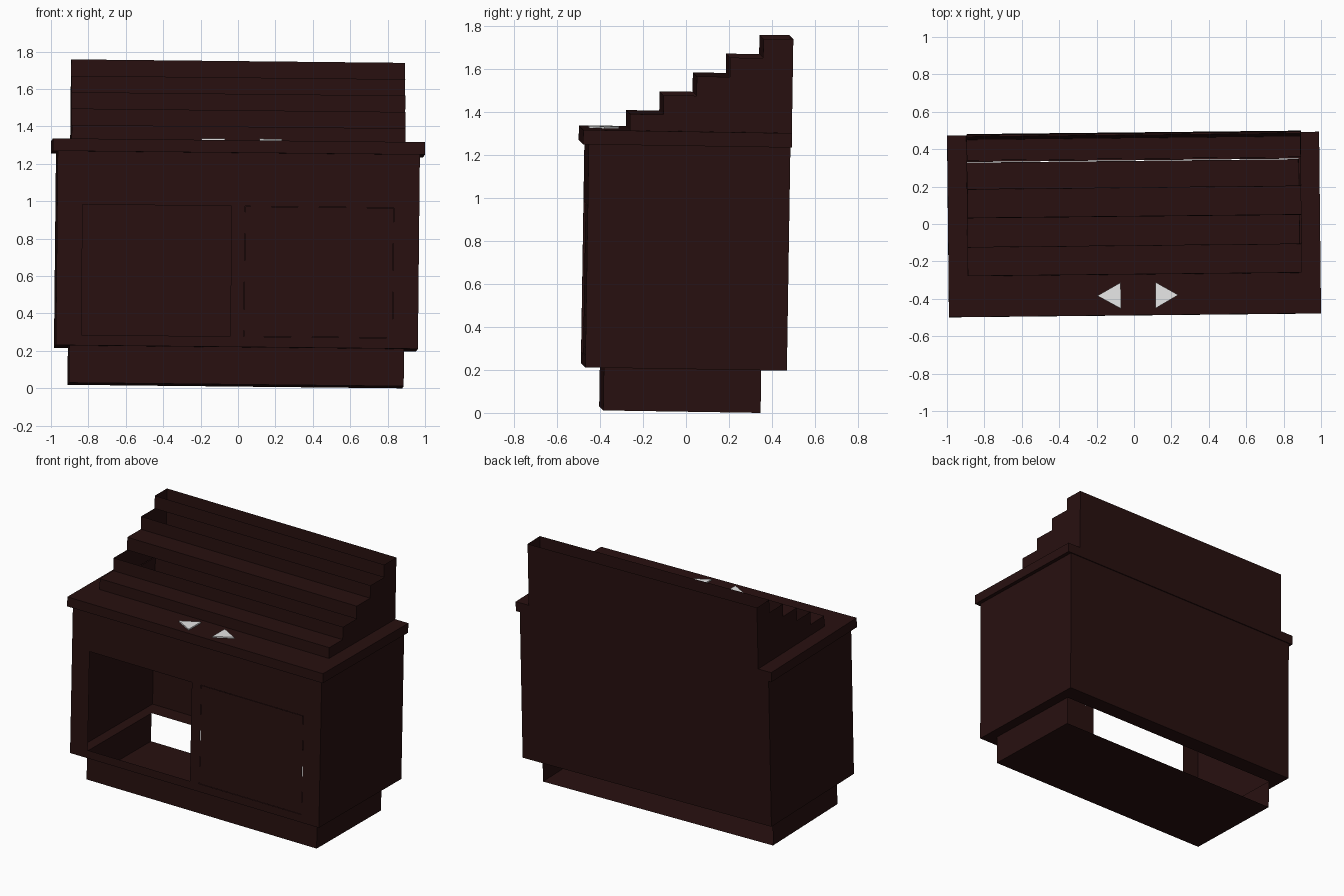
import bpy, bmesh, math
from mathutils import Matrix, Vector, Euler

if "Cube" in bpy.data.objects:
    bpy.data.objects.remove(bpy.data.objects["Cube"])


def material(name, rgb):
    m = bpy.data.materials.new(name)
    m.diffuse_color = (*rgb, 1)
    m.use_nodes = True
    m.node_tree.nodes["Principled BSDF"].inputs["Base Color"].default_value = m.diffuse_color
    return m


BROWN = material("dark_brown_wood", (0.021, 0.0052, 0.005))
WHITE = material("white_marker", (0.8, 0.8, 0.8))
parts = []


def rect(axis, at, a0, a1, b0, b1):
    """Rectangle in the plane axis = at; a and b are the other two axes in order."""
    pts = []
    for a, b in ((a0, b0), (a1, b0), (a1, b1), (a0, b1)):
        p = [a, b]
        p.insert("xyz".index(axis), at)
        pts.append(tuple(p))
    return pts


def frame(axis, at, outer, hole):
    """Four rectangles around a rectangular hole."""
    a0, a1, b0, b1 = outer
    c0, c1, d0, d1 = hole
    strips = ((a0, c0, b0, b1), (c1, a1, b0, b1), (c0, c1, b0, d0), (c0, c1, d1, b1))
    return [rect(axis, at, *s) for s in strips if s[1] > s[0] and s[3] > s[2]]


def sheet(name, polys, mat=BROWN, thick=0):
    bm = bmesh.new()
    for poly in polys:
        bm.faces.new([bm.verts.new(p) for p in poly])
    bmesh.ops.remove_doubles(bm, verts=bm.verts, dist=1e-5)
    if thick:
        top = bmesh.ops.extrude_face_region(bm, geom=bm.faces[:])["geom"]
        bmesh.ops.translate(bm, vec=(0, 0, thick),
                            verts=[v for v in top if isinstance(v, bmesh.types.BMVert)])
    bmesh.ops.recalc_face_normals(bm, faces=bm.faces)
    me = bpy.data.meshes.new(name)
    bm.to_mesh(me)
    bm.free()
    me.materials.append(mat)
    ob = bpy.data.objects.new(name, me)
    bpy.context.collection.objects.link(ob)
    parts.append(ob)


# Main measures
PX, PY0, PY1, Z0 = 0.895, -0.386, 0.346, 0.013      # plinth
BX, BY0, BY1, BZ = 0.968, -0.4735, 0.4645, 0.212    # cabinet body
CX, CY0, CY1, CZ0, CZ1 = 0.9945, -0.5, 0.471, 1.25, 1.317  # counter
SX = 0.8925                                         # stepped rack
RISERS = [-0.282 + 0.1535 * i for i in range(5)]
LEVELS = [1.393 + 0.09 * i for i in range(5)]

# Plinth: floor, front and sides, open at the back
sheet("plinth", [rect("z", Z0, -PX, PX, PY0, PY1), rect("y", PY0, -PX, PX, Z0, BZ)]
      + [rect("x", s * PX, PY0, PY1, Z0, BZ) for s in (-1, 1)])

# Cabinet body: sides, back and a bottom rim around the plinth
sheet("cabinet_body", [rect("x", s * BX, BY0, BY1, BZ, CZ0) for s in (-1, 1)]
      + [rect("y", BY1, -BX, BX, BZ, CZ0)]
      + frame("z", BZ, (-BX, BX, BY0, BY1), (-PX, PX, PY0, PY1)))

# Front with two door openings, the right one closed by a flush door
D0, D1, DZ0, DZ1 = 0.036, 0.832, 0.268, 0.965
sheet("cabinet_front",
      frame("y", BY0, (-BX, 0, BZ, CZ0), (-D1, -D0, DZ0, DZ1))
      + frame("y", BY0, (0, BX, BZ, CZ0), (D0, D1, DZ0, DZ1)))
g = 0.0015
sheet("right_door", [rect("y", BY0, D0 + g, D1 - g, DZ0 + g, DZ1 - g)])

# Counter: top with an opening under the rack, edge band, underside lip
sheet("counter",
      frame("z", CZ1, (-CX, CX, CY0, CY1), (-SX, SX, RISERS[0], CY1))
      + frame("z", CZ0, (-CX, CX, CY0, CY1), (-BX, BX, BY0, BY1))
      + [rect("y", y, -CX, CX, CZ0, CZ1) for y in (CY0, CY1)]
      + [rect("x", s * CX, CY0, CY1, CZ0, CZ1) for s in (-1, 1)])

# Stepped rack: side profiles, back, risers
profile = [(CY1, CZ1), (RISERS[0], CZ1)]
for i, (y, z) in enumerate(zip(RISERS, LEVELS)):
    profile += [(y, z), (RISERS[i + 1] if i < 4 else CY1, z)]
for s, side in ((-1, "left"), (1, "right")):
    sheet("rack_side_" + side, [[(s * SX, y, z) for y, z in profile]])
sheet("rack_back", [rect("y", CY1, -SX, SX, CZ1, LEVELS[4])])
sheet("rack_risers", [rect("y", y, -SX, SX, lo, hi)
                      for y, lo, hi in zip(RISERS, [CZ1] + LEVELS, LEVELS)])
# Closed treads; the other steps are open slots
sheet("rack_treads", [rect("z", LEVELS[i], -SX, SX, RISERS[i], RISERS[i + 1])
                      for i in (0, 2)])

# Arrow markers on the counter
for name, base, tip in (("left_arrow", -0.075, -0.2), ("right_arrow", 0.11, 0.232)):
    sheet(name, [[(base, -0.464, CZ1 + 0.001), (base, -0.324, CZ1 + 0.001),
                  (tip, -0.394, CZ1 + 0.001)]], WHITE, 0.009)

# The whole piece stands very slightly askew; then centre it on the ground
rot = Euler([math.radians(a) for a in (-0.9, 0.6, 0.6)]).to_matrix().to_4x4()
for ob in parts:
    ob.data.transform(rot)
pts = [v.co for ob in parts for v in ob.data.vertices]
lo = Vector([min(p[i] for p in pts) for i in range(3)])
hi = Vector([max(p[i] for p in pts) for i in range(3)])
move = Matrix.Translation((-(lo.x + hi.x) / 2, -(lo.y + hi.y) / 2, -lo.z))
for ob in parts:
    ob.data.transform(move)
